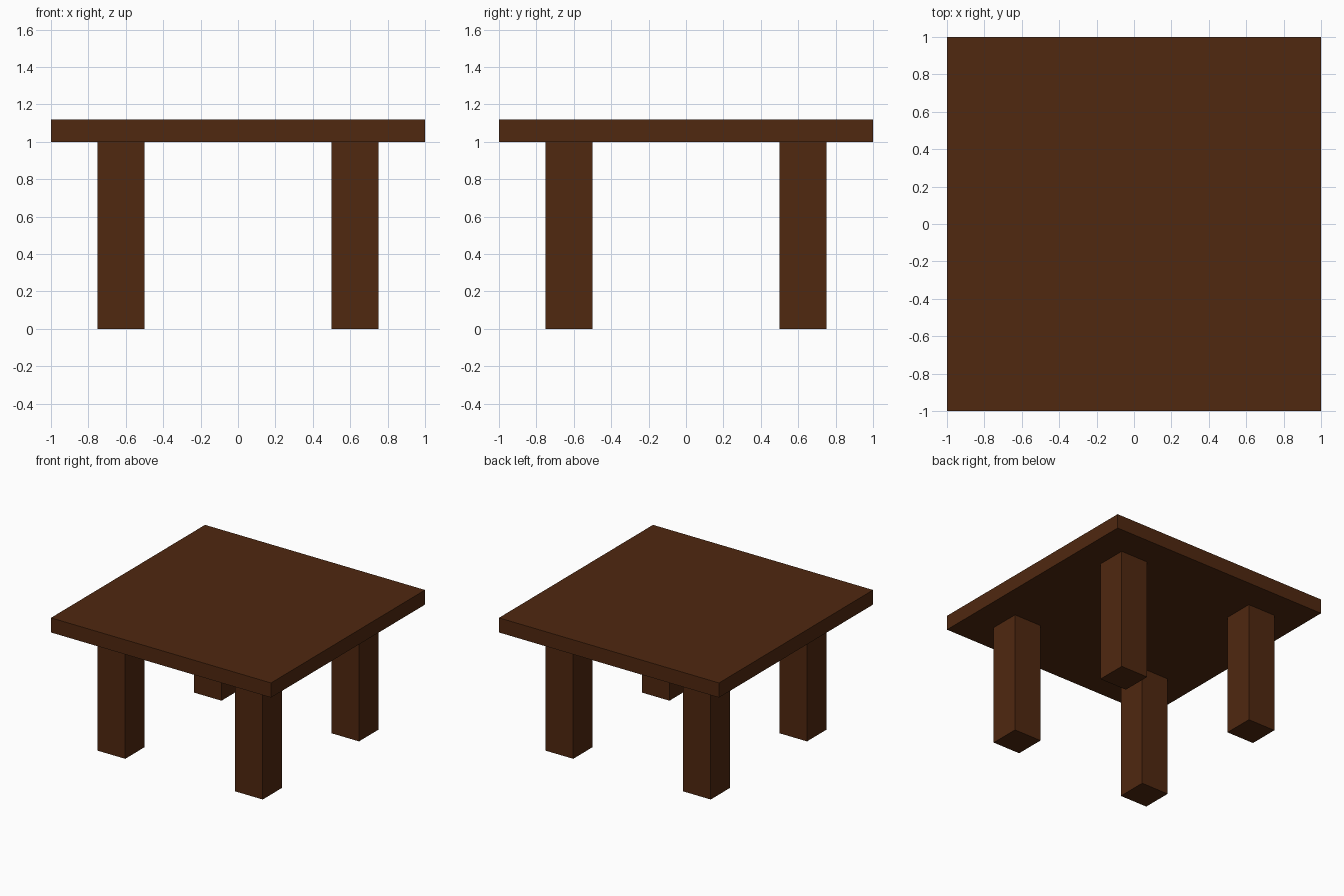
import bpy

if "Cube" in bpy.data.objects:
    bpy.data.objects.remove(bpy.data.objects["Cube"])

# Dark brown wood
wood = bpy.data.materials.new("dark_wood")
wood.diffuse_color = (0.08, 0.021, 0.005, 1)
wood.use_nodes = True
wood.node_tree.nodes["Principled BSDF"].inputs["Base Color"].default_value = wood.diffuse_color


def box(name, center, size):
    bpy.ops.mesh.primitive_cube_add(size=1, location=center)
    obj = bpy.context.object
    obj.name = name
    obj.scale = size
    bpy.ops.object.transform_apply(location=False, rotation=False, scale=True)
    obj.data.materials.append(wood)
    return obj


LEG_HEIGHT, LEG_WIDTH, LEG_OFFSET = 1.0, 0.25, 0.625
TOP_THICKNESS = 0.12

# Square table top
box("table_top", (0, 0, LEG_HEIGHT + TOP_THICKNESS / 2), (2, 2, TOP_THICKNESS))

# Four square legs, inset from the corners
for depth, y in (("front", -1), ("back", 1)):
    for side, x in (("left", -1), ("right", 1)):
        box(f"{depth}_{side}_leg",
            (x * LEG_OFFSET, y * LEG_OFFSET, LEG_HEIGHT / 2),
            (LEG_WIDTH, LEG_WIDTH, LEG_HEIGHT))
